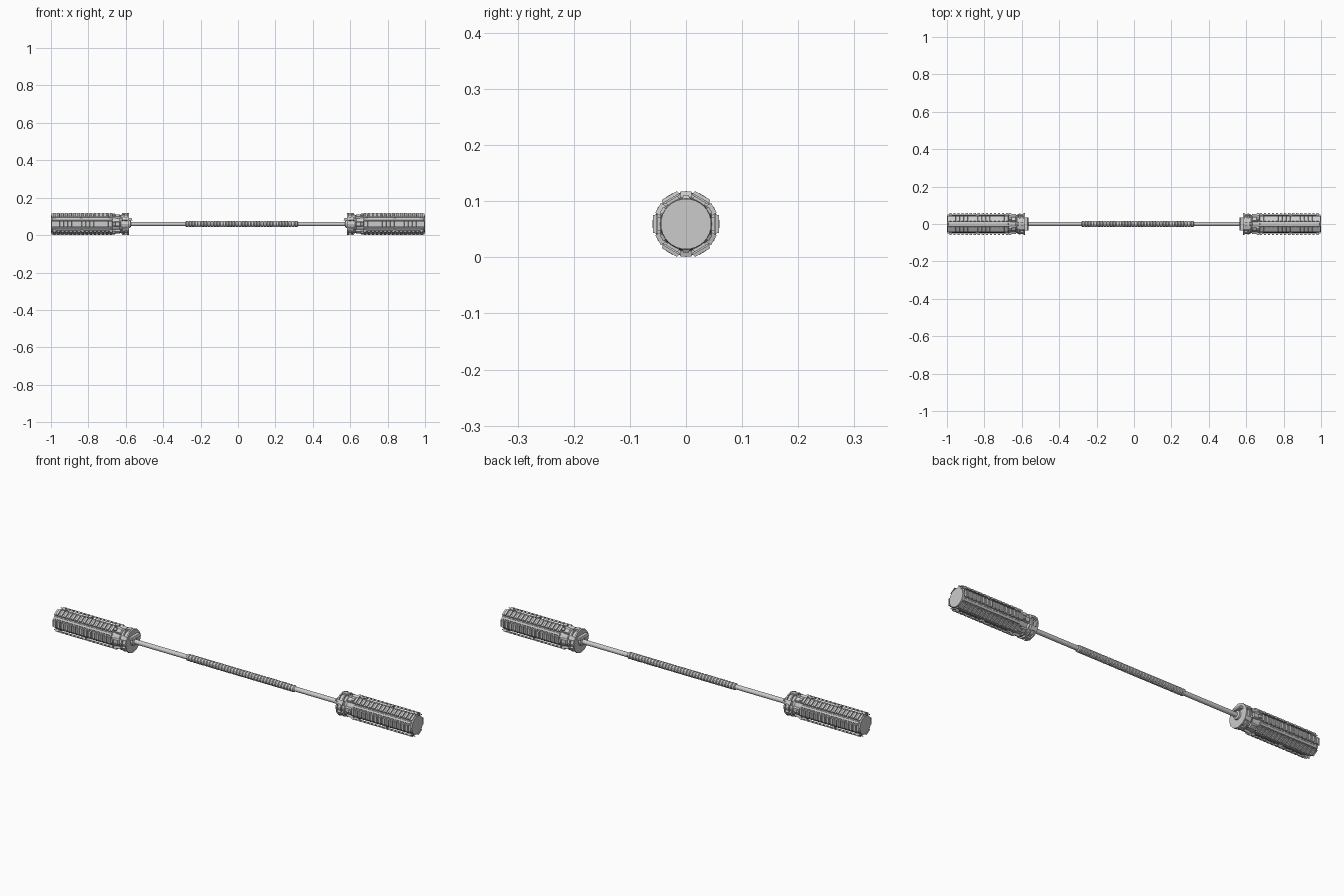
import bpy, bmesh, math
from mathutils import Matrix, Vector

if "Cube" in bpy.data.objects:
    bpy.data.objects.remove(bpy.data.objects["Cube"])

AXIS_Z = 0.0595


def finish(name, bm, mirror=False, smooth=False):
    bmesh.ops.recalc_face_normals(bm, faces=bm.faces)
    me = bpy.data.meshes.new(name)
    bm.to_mesh(me)
    bm.free()
    ob = bpy.data.objects.new(name, me)
    bpy.context.collection.objects.link(ob)
    bm_shift = Matrix.Translation((0, 0, AXIS_Z))
    me.transform(bm_shift)
    if mirror:
        ob.modifiers.new("Mirror", 'MIRROR').use_axis[0] = True
    if smooth:
        bpy.ops.object.select_all(action='DESELECT')
        ob.select_set(True)
        bpy.context.view_layer.objects.active = ob
        bpy.ops.object.shade_smooth_by_angle(angle=math.radians(35))
    return ob


def lathe(name, profile, sides, mirror=False, smooth=True):
    """Spin (x, radius) points round the x axis and cap both ends."""
    bm = bmesh.new()
    rings = []
    for x, r in profile:
        rings.append([bm.verts.new((x, r * math.cos(2 * math.pi * i / sides),
                                    r * math.sin(2 * math.pi * i / sides)))
                      for i in range(sides)])
    for a, b in zip(rings, rings[1:]):
        for i in range(sides):
            j = (i + 1) % sides
            bm.faces.new((a[i], a[j], b[j], b[i]))
    bm.faces.new(rings[0])
    bm.faces.new(rings[-1])
    return finish(name, bm, mirror, smooth)


def block(bm, x0, x1, r0, r1, half, angle, slope=0.0, top=None):
    """Radial block: outer face may be narrower (top) and its ends sloped."""
    top = half if top is None else top
    rot = Matrix.Rotation(angle, 3, 'X')
    v = [bm.verts.new(rot @ Vector(p)) for p in (
        (x0, r0, -half), (x1, r0, -half), (x1, r0, half), (x0, r0, half),
        (x0 + slope, r1, -top), (x1 - slope, r1, -top),
        (x1 - slope, r1, top), (x0 + slope, r1, top))]
    for f in ((0, 1, 2, 3), (4, 5, 6, 7), (0, 1, 5, 4),
              (1, 2, 6, 5), (2, 3, 7, 6), (3, 0, 4, 7)):
        bm.faces.new([v[i] for i in f])


# Central shaft
lathe("shaft", [(-0.62, 0.0115), (0.62, 0.0115)], 24)

# Ribbed hand grip
grip = [(-0.28, 0.0115)]
ribs = 36
step = 0.6 / ribs
for i in range(ribs):
    x = -0.28 + i * step
    grip += [(x + step * 0.05, 0.0135), (x + step * 0.2, 0.0165),
             (x + step * 0.75, 0.0165), (x + step * 0.9, 0.0135)]
grip.append((0.32, 0.0115))
lathe("ribbed_grip", grip, 20)

# Head barrel with its round end cap
lathe("head_barrel", [(0.612, 0.044), (0.65, 0.044), (0.665, 0.047), (0.985, 0.047),
                      (0.997, 0.045), (1.0, 0.045)], 32, mirror=True)

# Stepped collar at the inner end of each head
lathe("head_collar", [(0.584, 0.030), (0.584, 0.0585), (0.591, 0.0585), (0.591, 0.051),
                      (0.608, 0.051), (0.608, 0.057), (0.614, 0.057), (0.614, 0.050),
                      (0.626, 0.050), (0.634, 0.044)], 12, mirror=True, smooth=False)

# Socket where the shaft enters the collar
lathe("shaft_socket", [(0.572, 0.014), (0.576, 0.020), (0.59, 0.022)], 24, mirror=True)

# Six raised toothed rails round each head
angles = [math.radians(60 * k) for k in range(6)]
bm = bmesh.new()
for a in angles:
    block(bm, 0.668, 0.998, 0.0500, 0.0535, 0.017, a)
    for x in (0.675, 0.83, 0.972):
        block(bm, x, x + 0.018, 0.043, 0.0505, 0.012, a)
    n = 15
    for i in range(n):
        x = 0.672 + i * 0.0216
        block(bm, x, x + 0.013, 0.0530, 0.0588, 0.017, a, 0.001, 0.0155)
finish("toothed_rails", bm, mirror=True)

# Wedge lugs joining the rails to the collar
bm = bmesh.new()
for a in angles:
    block(bm, 0.625, 0.672, 0.041, 0.0535, 0.013, a, 0.008, 0.010)
    block(bm, 0.654, 0.672, 0.045, 0.0595, 0.009, a, 0.003, 0.007)
finish("rail_lugs", bm, mirror=True)

# Long flat ribs between the rails
bm = bmesh.new()
for a in angles:
    block(bm, 0.67, 0.995, 0.044, 0.0505, 0.007, a + math.radians(30), 0.004, 0.005)
finish("barrel_ribs", bm, mirror=True)

# Clamp blocks on the collar
bm = bmesh.new()
for a in angles:
    block(bm, 0.588, 0.622, 0.047, 0.0575, 0.010, a + math.radians(30), 0.003)
finish("collar_blocks", bm, mirror=True)

# Wide catch on the inner face of each collar
bm = bmesh.new()
block(bm, 0.565, 0.59, 0.019, 0.031, 0.034, math.pi / 2, 0.004)
finish("collar_catch", bm, mirror=True)
